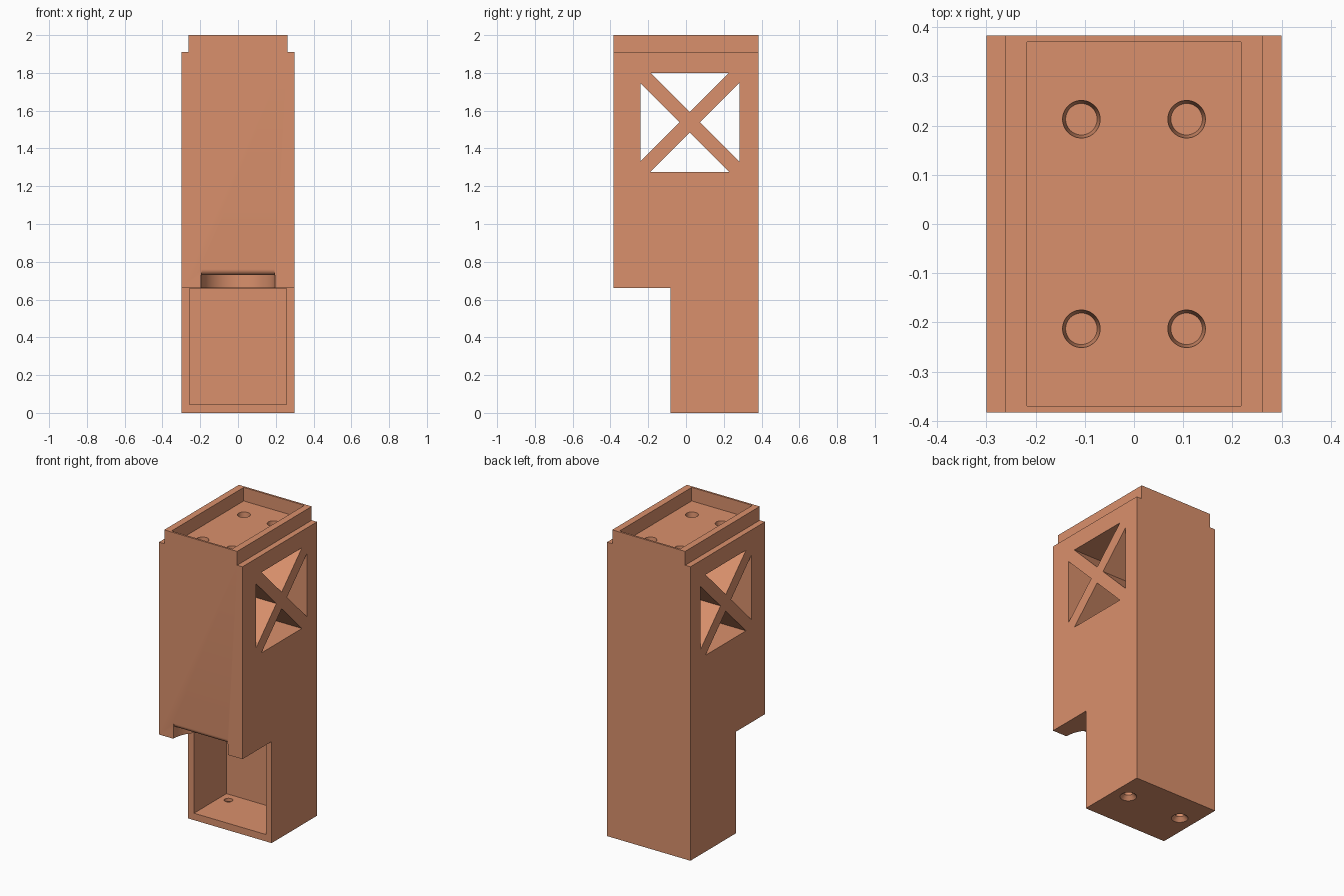
import bpy, bmesh
from math import cos, sin, pi, radians

if "Cube" in bpy.data.objects:
    bpy.data.objects.remove(bpy.data.objects["Cube"])


def prism(name, pts, x0, x1):
    """Extrude a (y, z) outline along x."""
    bm = bmesh.new()
    face = bm.faces.new([bm.verts.new((x0, y, z)) for y, z in pts])
    ext = bmesh.ops.extrude_face_region(bm, geom=[face])
    moved = [v for v in ext["geom"] if isinstance(v, bmesh.types.BMVert)]
    bmesh.ops.translate(bm, verts=moved, vec=(x1 - x0, 0, 0))
    return finish(name, bm)


def box(name, x0, x1, y0, y1, z0, z1):
    return prism(name, [(y0, z0), (y1, z0), (y1, z1), (y0, z1)], x0, x1)


def cone(name, x, y, z0, z1, r0, r1, sides=48):
    bm = bmesh.new()
    bmesh.ops.create_cone(bm, cap_ends=True, segments=sides,
                          radius1=r0, radius2=r1, depth=z1 - z0)
    bmesh.ops.translate(bm, verts=bm.verts, vec=(x, y, (z0 + z1) / 2))
    return finish(name, bm)


def finish(name, bm):
    bmesh.ops.recalc_face_normals(bm, faces=bm.faces)
    mesh = bpy.data.meshes.new(name)
    bm.to_mesh(mesh)
    bm.free()
    obj = bpy.data.objects.new(name, mesh)
    bpy.context.collection.objects.link(obj)
    return obj


def cut(body, cutter):
    cutter.hide_render = True
    bpy.context.view_layer.objects.active = body
    mod = body.modifiers.new("cut", "BOOLEAN")
    mod.operation = "DIFFERENCE"
    mod.solver = "EXACT"
    mod.object = cutter
    bpy.ops.object.modifier_apply(modifier=mod.name)
    bpy.data.objects.remove(cutter, do_unlink=True)


W, D, STEP_Y, STEP_Z = 0.30, 0.383, -0.083, 0.66

# Tall body with the lower front stepped back
body = prism("tower_body", [(STEP_Y, 0), (D, 0), (D, 2), (-D, 2),
                            (-D, STEP_Z), (STEP_Y, STEP_Z)], -W, W)

# Ledges along both top sides, and the shallow top tray
for s in (-1, 1):
    x0, x1 = sorted((s * 0.262, s * 0.4))
    cut(body, box("ledge_cutter", x0, x1, -0.5, 0.5, 1.91, 2.1))
cut(body, box("tray_cutter", -0.218, 0.218, -0.37, 0.37, 1.912, 2.1))

# Blind tapered holes in the tray floor
for x in (-0.107, 0.107):
    for y in (-0.213, 0.213):
        cut(body, cone("tray_hole_cutter", x, y, 1.845, 1.915, 0.032, 0.0385))

# Four triangular windows around a diagonal cross
cy, cz, reach, half, tip = 0.02, 1.538, 0.262, 0.208, 0.054
for k in range(4):
    c, s = cos(k * pi / 2), sin(k * pi / 2)
    tri = [(tip, 0), (reach, -half), (reach, half)]
    cut(body, prism("window_cutter",
                    [(cy + c * a - s * b, cz + s * a + c * b) for a, b in tri], -0.5, 0.5))

# Lower compartment open to the front
cut(body, box("compartment_cutter", -0.258, 0.258, -0.2, 0.25, 0.045, STEP_Z - 0.0005))

# Countersunk screw holes in the compartment floor
for x in (-0.197, 0.197):
    cut(body, cone("countersink_cutter", x, 0.183, -0.002, 0.025, 0.051, 0.026))
    cut(body, cone("screw_hole_cutter", x, 0.183, 0.01, 0.08, 0.026, 0.026))

# Half-round finger notch under the overhang, with a rounded front lip
cut(body, cone("notch_cutter", 0, -D, 0.5, 0.73, 0.197, 0.197, 64))
r = 0.03
lip = [(-D + r - r * sin(a), 0.73 + r - r * cos(a))
       for a in [i * pi / 16 for i in range(9)]]
cut(body, prism("lip_cutter", [(-D - 0.05, 0.72), (-D + r, 0.72)] + lip
                + [(-D - 0.05, 0.73 + r)], -0.194, 0.194))

# Terracotta finish, with sharp edges kept
mat = bpy.data.materials.new("terracotta")
mat.diffuse_color = (0.70, 0.28, 0.15, 1)
mat.use_nodes = True
mat.node_tree.nodes["Principled BSDF"].inputs["Base Color"].default_value = mat.diffuse_color
body.data.materials.clear()
body.data.materials.append(mat)
bpy.ops.object.select_all(action="DESELECT")
body.select_set(True)
bpy.context.view_layer.objects.active = body
bpy.ops.object.shade_smooth_by_angle(angle=radians(30))
